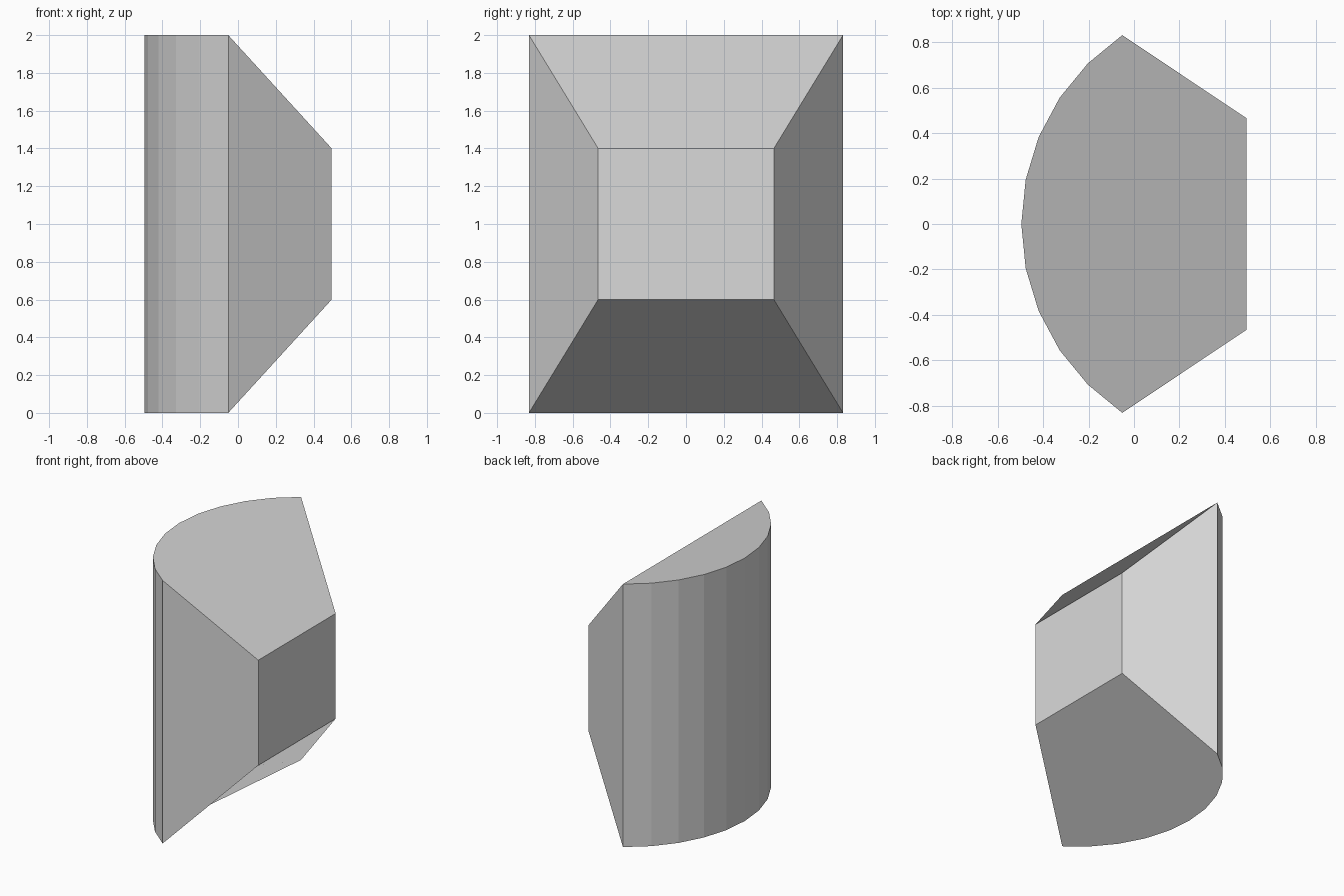
import bpy
import bmesh
import math

cube = bpy.data.objects.get("Cube")
if cube:
    bpy.data.objects.remove(cube, do_unlink=True)

HEIGHT = 2.0
ARC_CENTRE = 0.504        # x of the centre of the unit-radius curved side
ARC_STEPS = 10
STEP = math.radians(11.25)
FACE_X, FACE_Y = 0.496, 0.465
FACE_LOW, FACE_HIGH = 0.6, 1.4

# Plain grey surface
grey = bpy.data.materials.new("light_grey")
grey.use_nodes = True
colour = (0.7, 0.7, 0.7, 1.0)
grey.diffuse_color = colour
grey.node_tree.nodes["Principled BSDF"].inputs["Base Color"].default_value = colour

bm = bmesh.new()


def outline(arc_z, face_z):
    """Ring from the back corner round the curve to the small end face."""
    ring = []
    for i in range(ARC_STEPS + 1):
        angle = (ARC_STEPS / 2 - i) * STEP
        ring.append(bm.verts.new((ARC_CENTRE - math.cos(angle),
                                  math.sin(angle), arc_z)))
    ring.append(bm.verts.new((FACE_X, -FACE_Y, face_z)))
    ring.append(bm.verts.new((FACE_X, FACE_Y, face_z)))
    return ring


bottom = outline(0.0, FACE_LOW)
top = outline(HEIGHT, FACE_HIGH)
count = len(top)

# Curved side, tapered flanks and end face
for i in range(count):
    j = (i + 1) % count
    bm.faces.new((bottom[i], bottom[j], top[j], top[i]))

# Folded caps, each one polygon
bm.faces.new(top[-1:] + top[:-1])
bm.faces.new([bottom[(1 - i) % count] for i in range(count)])
bm.normal_update()

mesh = bpy.data.meshes.new("curved_wedge_block")
bm.to_mesh(mesh)
bm.free()
mesh.materials.append(grey)
block = bpy.data.objects.new("curved_wedge_block", mesh)
bpy.context.collection.objects.link(block)
